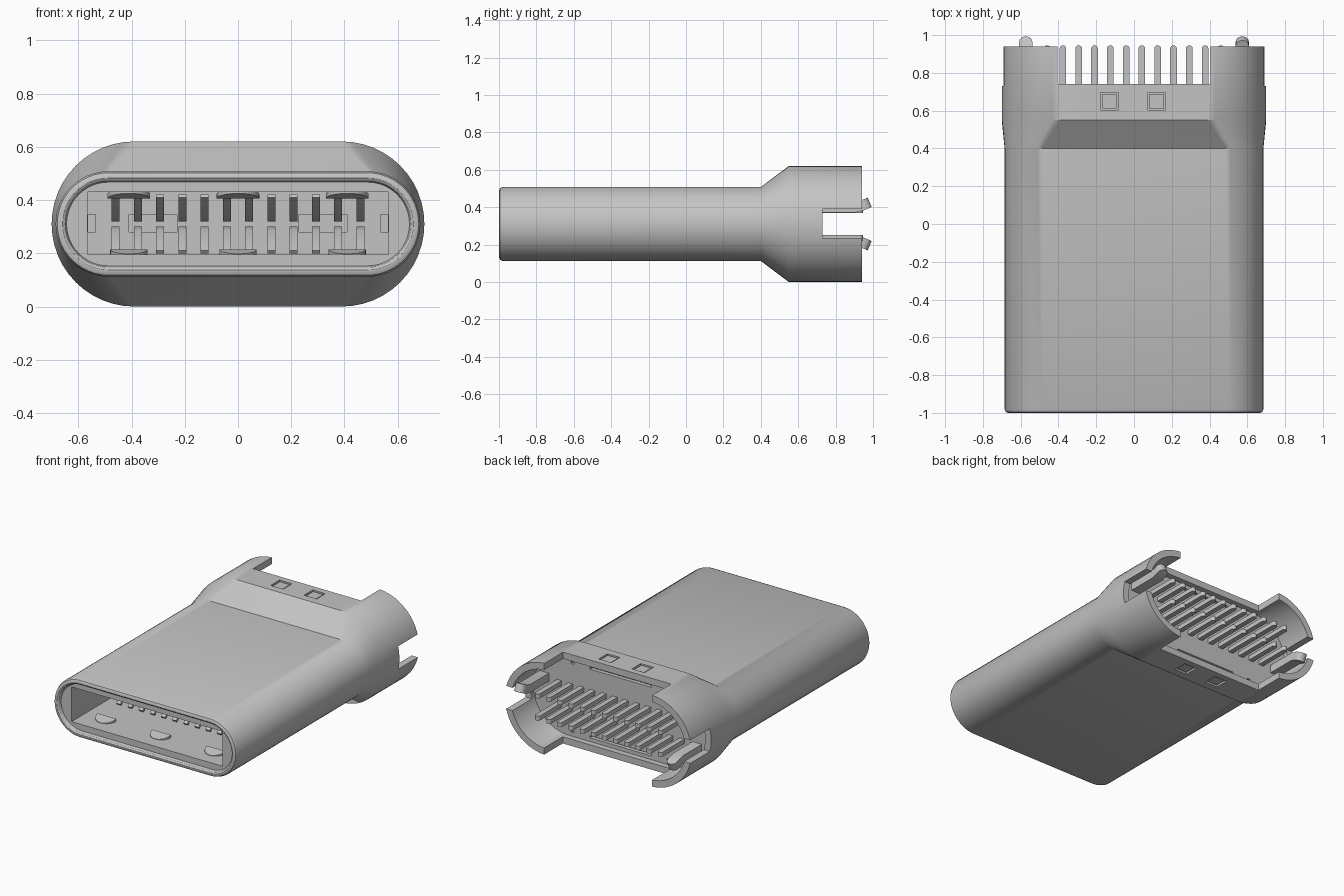
import bpy, bmesh
from math import pi, sin, cos, radians
from mathutils import Matrix, Vector

if "Cube" in bpy.data.objects:
    bpy.data.objects.remove(bpy.data.objects["Cube"])

CZ = 0.31  # height of the long axis
metal = bpy.data.materials.new("plain_grey")
metal.use_nodes = True
GREY = (0.55, 0.55, 0.55, 1)
metal.diffuse_color = GREY
metal.node_tree.nodes["Principled BSDF"].inputs["Base Color"].default_value = GREY


def finish(name, bm):
    bmesh.ops.recalc_face_normals(bm, faces=bm.faces[:])
    mesh = bpy.data.meshes.new(name)
    bm.to_mesh(mesh)
    bm.free()
    obj = bpy.data.objects.new(name, mesh)
    bpy.context.collection.objects.link(obj)
    mesh.materials.append(metal)
    return obj


def activate(obj):
    bpy.ops.object.select_all(action='DESELECT')
    obj.select_set(True)
    bpy.context.view_layer.objects.active = obj


def smooth(obj, angle=32):
    activate(obj)
    bpy.ops.object.shade_smooth_by_angle(angle=radians(angle))


def stadium_loft(name, rings, closed):
    """Loft rounded-end rings, each (y, half flat width, radius)."""
    bm = bmesh.new()
    n = 24
    loops = []
    for y, flat, r in rings:
        loop = []
        for side in (1, -1):
            for i in range(n + 1):
                a = -pi / 2 + pi * i / n
                loop.append(bm.verts.new((side * (flat + r * cos(a)), y, CZ + side * r * sin(a))))
        loops.append(loop)
    pairs = list(zip(loops, loops[1:]))
    if closed:
        pairs.append((loops[-1], loops[0]))
    else:
        bm.faces.new(loops[0])
        bm.faces.new(loops[-1])
    for a, b in pairs:
        for i in range(len(a)):
            j = (i + 1) % len(a)
            bm.faces.new((a[i], a[j], b[j], b[i]))
    return finish(name, bm)


def box(name, x0, x1, y0, y1, z0, z1):
    bm = bmesh.new()
    size = Vector((x1 - x0, y1 - y0, z1 - z0))
    mid = Vector((x0 + x1, y0 + y1, z0 + z1)) / 2
    bmesh.ops.create_cube(bm, size=1, matrix=Matrix.Translation(mid) @ Matrix.Diagonal(size).to_4x4())
    return finish(name, bm)


def cut(obj, *span):
    cutter = box("cutter", *span)
    cutter.hide_render = True
    activate(obj)
    mod = obj.modifiers.new("cut", 'BOOLEAN')
    mod.operation = 'DIFFERENCE'
    mod.solver = 'EXACT'
    mod.object = cutter
    bpy.ops.object.modifier_apply(modifier=mod.name)
    bpy.data.objects.remove(cutter)


def ribbon(name, path, x, width, thick, flip=1, round_end=True):
    """Bent strip following a (y, height from axis) path."""
    bm = bmesh.new()
    pts = [Vector(p) for p in path]
    sections = []
    for i, p in enumerate(pts):
        d = (pts[min(i + 1, len(pts) - 1)] - pts[max(i - 1, 0)]).normalized()
        nrm = Vector((-d.y, d.x)) * thick / 2
        sections.append([bm.verts.new((x + sx * width / 2, q.x, CZ + flip * q.y))
                         for sx, q in ((-1, p - nrm), (1, p - nrm), (1, p + nrm), (-1, p + nrm))])
    for a, b in zip(sections, sections[1:]):
        for i in range(4):
            j = (i + 1) % 4
            bm.faces.new((a[i], a[j], b[j], b[i]))
    bm.faces.new(sections[0])
    bm.faces.new(sections[-1])
    if round_end:
        s = sections[-1]
        edges = [bm.edges.get((s[1], s[2])), bm.edges.get((s[3], s[0]))]
        bmesh.ops.bevel(bm, geom=edges, offset=width * 0.45, segments=4, profile=0.5, affect='EDGES')
    obj = finish(name, bm)
    smooth(obj)
    return obj


# Outer shell: rounded lip, slim sleeve, flare and wide rear collar
F, R, BF, BR = 0.487, 0.198, 0.39, 0.31
shell = stadium_loft("outer_shell", [
    (-0.994, F, R - 0.006), (-0.98, F, R), (0.40, F, R), (0.55, BF, BR), (0.94, BF, BR),
    (0.94, BF, 0.265), (0.57, BF, 0.265), (0.43, F, 0.157), (-0.98, F, 0.157),
    (-0.994, F, 0.163), (-1.0, F, 0.172), (-1.0, F, R - 0.018)], True)
cut(shell, -0.405, 0.405, 0.74, 1.2, -1, 1)
cut(shell, -1, 1, 0.73, 1.2, 0.235, 0.39)
# Square crimp marks on top and underside
for x in (-0.13, 0.12):
    for z in (0, 0.62):
        cut(shell, x - 0.047, x + 0.047, 0.603, 0.697, z - 0.02, z + 0.02)
smooth(shell)
for x in (-0.13, 0.12):
    for z in (0.014, 0.606):
        box("crimp_pad", x - 0.038, x + 0.038, 0.612, 0.688, z - 0.009, z + 0.009)

# Inner housing with its socket, back pockets and rear slots
housing = stadium_loft("inner_housing", [
    (-0.975, F, 0.162), (0.43, F, 0.162), (0.57, BF, 0.27), (0.70, BF, 0.27)], False)
cut(housing, -0.565, 0.565, -1.2, 0.1, 0.195, 0.43)
for s in (-1, 1):
    xs = sorted((s * 0.23, s * 0.41))
    cut(housing, *xs, 0.05, 0.2, 0.28, 0.345)
    xs = sorted((s * 0.535, s * 0.564))
    cut(housing, *xs, 0.05, 0.4, 0.28, 0.345)
    zs = sorted((CZ + s * 0.225, CZ + s * 0.24))
    cut(housing, -0.23, 0.23, 0.66, 0.8, *zs)
    for x in (-0.36, 0.36):
        cut(housing, x - 0.012, x + 0.012, 0.66, 0.8, *zs)
smooth(housing)

# Twelve spring contacts and solder pins in each row
for row, flip in (("lower", -1), ("upper", 1)):
    for i in range(12):
        x = (i - 5.5) * 0.0836
        ribbon(row + "_contact", [(0.12, 0.08), (-0.42, 0.022), (-0.48, 0.018), (-0.53, 0.03),
                                  (-0.62, 0.105)], x, 0.03, 0.016, flip, False)
        ribbon(row + "_solder_pin", [(0.66, 0.075), (0.945, 0.075)], x, 0.035, 0.03, flip)

# Half-round grounding tongues on the floor and ceiling of the socket
for row, flip in (("lower", -1), ("upper", 1)):
    for x in (-0.41, 0, 0.41):
        bm = bmesh.new()
        r = 0.07 if flip < 0 else 0.08
        pts = [(r * cos(pi + pi * i / 16), r * sin(pi + pi * i / 16)) for i in range(17)]
        rim = [[bm.verts.new((x + px, -0.82 + py, CZ + flip * (0.1 + h - 0.25 * py)))
                for px, py in pts] for h in (-0.005, 0.012)]
        for loop in rim:
            bm.faces.new(loop)
        for i in range(17):
            j = (i + 1) % 17
            bm.faces.new((rim[0][i], rim[0][j], rim[1][j], rim[1][i]))
        smooth(finish(row + "_ground_tongue", bm))

# Side latch tails, one bent up and the other bent down
for name, s in (("left_latch_tail", 1), ("right_latch_tail", -1)):
    ribbon(name, [(0.5, 0.088), (0.90, 0.088), (0.94, 0.098), (0.982, 0.116)],
           s * 0.573, 0.07, 0.055, s)
